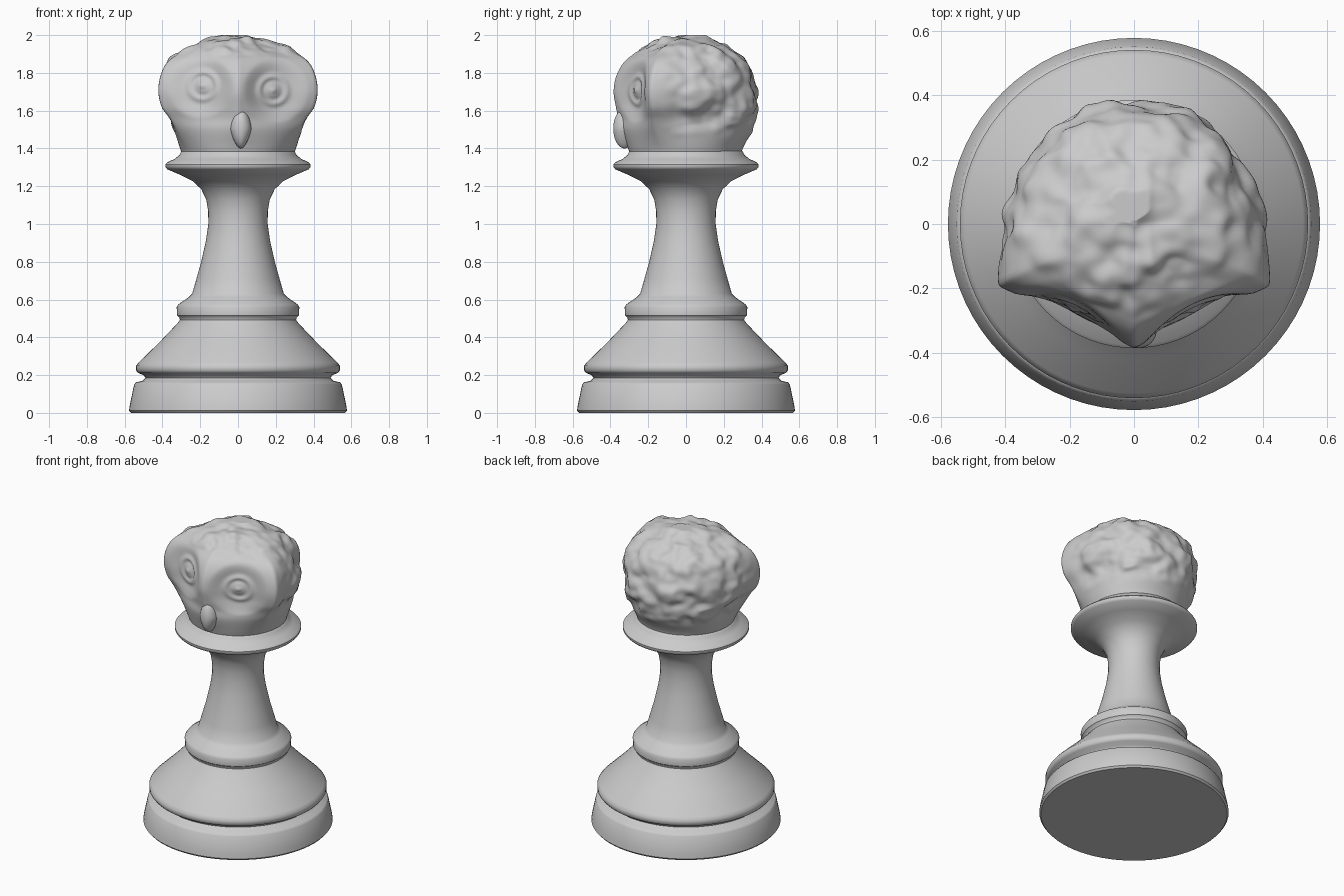
import bpy, bmesh
from math import sin, cos, pi, exp, hypot, radians
from mathutils import Vector, noise

if "Cube" in bpy.data.objects:
    bpy.data.objects.remove(bpy.data.objects["Cube"])


def finish(bm, name, angle=50):
    bmesh.ops.recalc_face_normals(bm, faces=bm.faces)
    mesh = bpy.data.meshes.new(name)
    bm.to_mesh(mesh)
    bm.free()
    ob = bpy.data.objects.new(name, mesh)
    bpy.context.collection.objects.link(ob)
    bpy.ops.object.select_all(action='DESELECT')
    ob.select_set(True)
    bpy.context.view_layer.objects.active = ob
    bpy.ops.object.shade_smooth_by_angle(angle=radians(angle))
    return ob


def skin(bm, rings):
    """Bridge closed point rings and cap both ends."""
    rows = [[bm.verts.new(p) for p in ring] for ring in rings]
    n = len(rows[0])
    for a, b in zip(rows, rows[1:]):
        for i in range(n):
            j = (i + 1) % n
            bm.faces.new((a[i], a[j], b[j], b[i]))
    bm.faces.new(rows[0])
    bm.faces.new(rows[-1])


# Turned pedestal: radius, height
profile = [(.567, 0), (.577, .012), (.573, .04), (.55, .15), (.54, .162), (.505, .17),
           (.49, .185), (.50, .20), (.53, .212), (.54, .225), (.54, .25), (.525, .268),
           (.42, .37), (.32, .475), (.308, .492), (.31, .503), (.322, .515), (.325, .56),
           (.315, .575), (.26, .613), (.243, .63), (.22, .71), (.195, .80), (.17, .91),
           (.157, 1.0), (.158, 1.07), (.168, 1.13), (.195, 1.185), (.24, 1.227),
           (.31, 1.262), (.375, 1.29), (.385, 1.302), (.385, 1.315), (.375, 1.326),
           (.335, 1.345), (.31, 1.365), (.30, 1.385), (.29, 1.39)]
bm = bmesh.new()
skin(bm, [[(r * cos(2 * pi * i / 72), r * sin(2 * pi * i / 72), z) for i in range(72)]
          for r, z in profile])
finish(bm, "pedestal", 40)

# Owl head sections: height, half width, front depth, back depth, face sharpness
sections = [(1.34, .29, .29, .29, 0), (1.38, .30, .30, .295, 0), (1.42, .315, .315, .31, .1),
            (1.50, .345, .35, .355, .5), (1.56, .368, .36, .372, .85), (1.62, .405, .373, .377, 1),
            (1.70, .422, .385, .372, 1), (1.78, .412, .372, .35, 1), (1.85, .383, .335, .32, .9),
            (1.90, .325, .28, .285, .7), (1.95, .225, .205, .215, .35), (1.98, .13, .13, .14, 0),
            (1.993, .06, .06, .07, 0), (1.998, .01, .01, .01, 0)]
STEPS, HALF, CORNER = 9, 90, .42


def section(t):
    """Catmull-Rom interpolation through the sections."""
    i = min(int(t), len(sections) - 2)
    f = t - i
    last = len(sections) - 1
    q = [sections[max(0, min(last, i + k))] for k in (-1, 0, 1, 2)]
    return [.5 * (2 * b + (c - a) * f + (2 * a - 5 * b + 4 * c - d) * f * f
                  + (3 * b - a - 3 * c + d) * f ** 3) for a, b, c, d in zip(*q)]


def outline(u, sharp):
    """Half outline from beak line (u=0) to nape (u=1): V face, round back."""
    if u < CORNER:
        k = u / CORNER
        x, y, ang = k, -1 + .5 * k, k * 1.107
    else:
        k = (u - CORNER) / (1 - CORNER)
        x = max(0, cos(k * pi / 2)) ** .8
        y, ang = -.5 + 1.5 * sin(k * pi / 2), 1.107 + k * (pi - 1.107)
    return (sharp * x + (1 - sharp) * sin(ang), sharp * y - (1 - sharp) * cos(ang))


def eye_relief(x, z, cx, cz):
    """Dished socket with a raised lid ring, eyeball and pupil."""
    r = hypot(x - cx, z - cz)
    d = r / .175
    bowl = -.055 * (1 - d * d) ** 1.5 if d < 1 else 0
    lid = .016 * exp(-((r - .07) / .016) ** 2)
    ball = .034 * exp(-(r / .042) ** 4)
    pupil = -.012 * exp(-((r - .022) / .008) ** 2)
    return bowl + lid + ball + pupil


rings = []
for s in range((len(sections) - 1) * STEPS + 1):
    z, side, front, back, sharp = section(s / STEPS)
    ring = []
    for i in range(2 * HALF):
        m = 1 if i <= HALF else -1
        u = i / HALF if m > 0 else 2 - i / HALF
        ox, oy = outline(u, sharp)
        p = Vector((m * ox * side, oy * (front if oy < 0 else back), z))
        # Eyes pressed into each face plane
        if u < CORNER:
            e = eye_relief(p.x, z, .20 * m, 1.72 - .012 * m)
            p += Vector((.41 * m, -.91, 0)) * e
        # Feather lumps over crown, sides and back
        w = max(0, min(1, (u - CORNER - .03) / .08))
        w = max(w, max(0, min(1, (z - 1.88) / .05)))
        w *= max(0, min(1, (z - 1.46) / .06))
        lump = noise.noise(p * 8) + .6 * noise.noise(p * 17 + Vector((3, 1, 7)))
        out = (p - Vector((0, 0, 1.68))).normalized()
        p += out * w * .017 * max(-1, min(1, 1.6 * lump))
        p.z = min(p.z, 2.0)
        ring.append(p)
    rings.append(ring)
bm = bmesh.new()
skin(bm, rings)
for _ in range(2):
    bmesh.ops.smooth_vert(bm, verts=bm.verts, factor=.4,
                          use_axis_x=True, use_axis_y=True, use_axis_z=True)
finish(bm, "owl_head", 70)

# Beak: drop shape hooked at the lower end
bm = bmesh.new()
bmesh.ops.create_uvsphere(bm, u_segments=32, v_segments=20, radius=1)
for v in bm.verts:
    x, y, h = v.co
    taper = .75 + .25 * h if h < 0 else .75 - .1 * h
    v.co = (.015 + x * .075 * taper, -.325 + y * .06, 1.505 + h * .105)
finish(bm, "beak", 80)
